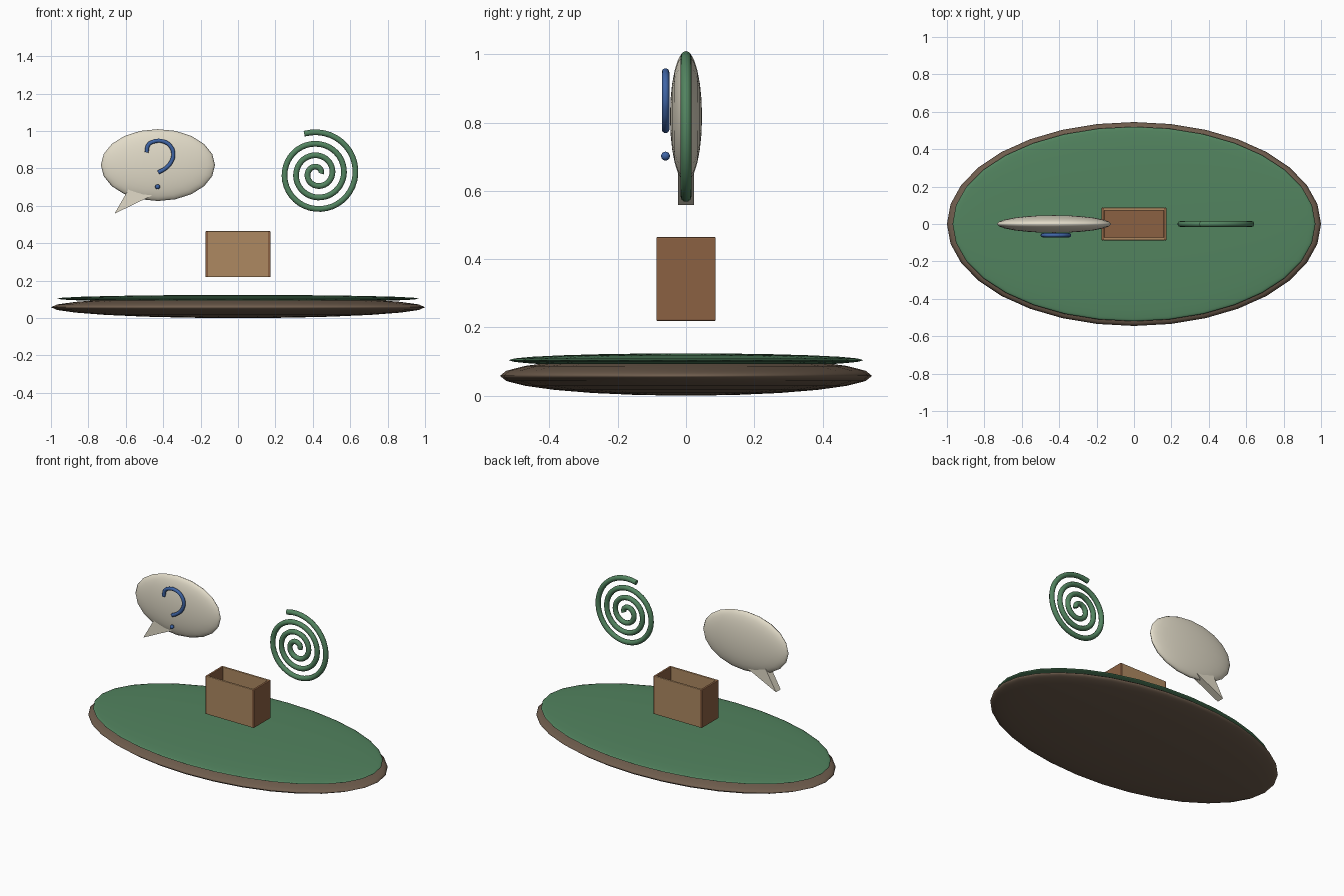
import bpy, bmesh, math
from mathutils import Vector

if "Cube" in bpy.data.objects:
    bpy.data.objects.remove(bpy.data.objects["Cube"])


def material(name, rgb):
    m = bpy.data.materials.new(name)
    m.diffuse_color = (*rgb, 1)
    m.use_nodes = True
    m.node_tree.nodes["Principled BSDF"].inputs["Base Color"].default_value = m.diffuse_color
    return m


GREEN = material("green", (0.085, 0.23, 0.115))
EARTH = material("earth", (0.16, 0.11, 0.075))
TAN = material("tan", (0.42, 0.25, 0.12))
BROWN = material("brown", (0.26, 0.12, 0.055))
CREAM = material("cream", (0.76, 0.71, 0.58))
BLUE = material("blue", (0.05, 0.13, 0.38))


def ellipsoid(name, loc, size, mat, segs=32, rings=12, rot=(0, 0, 0)):
    bpy.ops.mesh.primitive_uv_sphere_add(segments=segs, ring_count=rings, radius=1,
                                         location=loc, rotation=rot)
    ob = bpy.context.object
    ob.name = name
    ob.scale = size
    ob.data.materials.append(mat)
    bpy.ops.object.shade_smooth()
    return ob


def panel(name, loc, size, mat):
    bpy.ops.mesh.primitive_cube_add(size=1, location=loc)
    ob = bpy.context.object
    ob.name = name
    ob.scale = size
    bpy.ops.object.transform_apply(location=False, rotation=False, scale=True)
    bev = ob.modifiers.new("bevel", 'BEVEL')
    bev.width = 0.004
    bev.segments = 2
    ob.data.materials.append(mat)
    return ob


def tube(name, points, radius, mat, kind='POLY'):
    cu = bpy.data.curves.new(name, 'CURVE')
    cu.dimensions = '3D'
    cu.bevel_depth = radius
    cu.bevel_resolution = 3
    cu.use_fill_caps = True
    sp = cu.splines.new(kind)
    if kind == 'BEZIER':
        sp.bezier_points.add(len(points) - 1)
        for bp, p in zip(sp.bezier_points, points):
            bp.co = p
            bp.handle_left_type = bp.handle_right_type = 'AUTO'
        sp.resolution_u = 6
    else:
        sp.points.add(len(points) - 1)
        for pt, p in zip(sp.points, points):
            pt.co = (*p, 1)
    ob = bpy.data.objects.new(name, cu)
    bpy.context.collection.objects.link(ob)
    cu.materials.append(mat)
    return ob


# Oval ground mound with its green covering
ellipsoid("ground", (0, 0, 0.058), (1.0, 0.545, 0.058), EARTH)
ellipsoid("grass", (0, 0, 0.104), (0.97, 0.52, 0.02), GREEN)

# Open-topped box
W, D, Z0, Z1, T = 0.174, 0.087, 0.219, 0.465, 0.015
zc, h = (Z0 + Z1) / 2, Z1 - Z0
panel("box_floor", (0, 0, Z0 + T / 2 + 0.001), (2 * W - T, 2 * D - T, T), BROWN)
for s, fb, lr in ((-1, "front", "left"), (1, "back", "right")):
    panel("box_" + fb, (0, s * (D - T / 2), zc), (2 * W - 0.02, T, h), TAN)
    panel("box_" + lr, (s * (W - T / 2), 0, zc), (T, 2 * D, h), BROWN)

# Speech bubble: flattened oval facing the front
ellipsoid("bubble", (-0.428, 0, 0.818), (0.305, 0.192, 0.047), CREAM, 20, 12,
          (math.pi / 2, 0, 0))

# Bubble tail: triangular prism
bm = bmesh.new()
tri = [(-0.66, 0.558), (-0.45, 0.66), (-0.57, 0.716)]
face = bm.faces.new([bm.verts.new((x, -0.024, z)) for x, z in tri])
ext = bmesh.ops.extrude_face_region(bm, geom=[face])
bmesh.ops.translate(bm, vec=Vector((0, 0.048, 0)),
                    verts=[g for g in ext["geom"] if isinstance(g, bmesh.types.BMVert)])
bmesh.ops.recalc_face_normals(bm, faces=bm.faces[:])
me = bpy.data.meshes.new("bubble_tail")
bm.to_mesh(me)
bm.free()
me.materials.append(CREAM)
bpy.context.collection.objects.link(bpy.data.objects.new("bubble_tail", me))

# Hook and dot on the bubble's front
hook = [(-0.489, 0.886), (-0.479, 0.926), (-0.447, 0.945), (-0.398, 0.944), (-0.361, 0.919),
        (-0.346, 0.877), (-0.361, 0.829), (-0.393, 0.797), (-0.427, 0.779)]
tube("bubble_hook", [(x, -0.06, z) for x, z in hook], 0.011, BLUE, 'BEZIER')
ellipsoid("bubble_dot", (-0.43, -0.06, 0.702), (0.013,) * 3, BLUE, 16, 8)

# Floating spiral coil
TURNS, N = 3.3, 130
coil = []
for i in range(N + 1):
    t = i / N
    a, r = t * TURNS * 2 * math.pi, 0.02 + 0.2035 * t
    coil.append((0.423 + r * math.cos(a), 0, 0.773 + r * math.sin(a)))
tube("spiral", coil, 0.016, GREEN)
